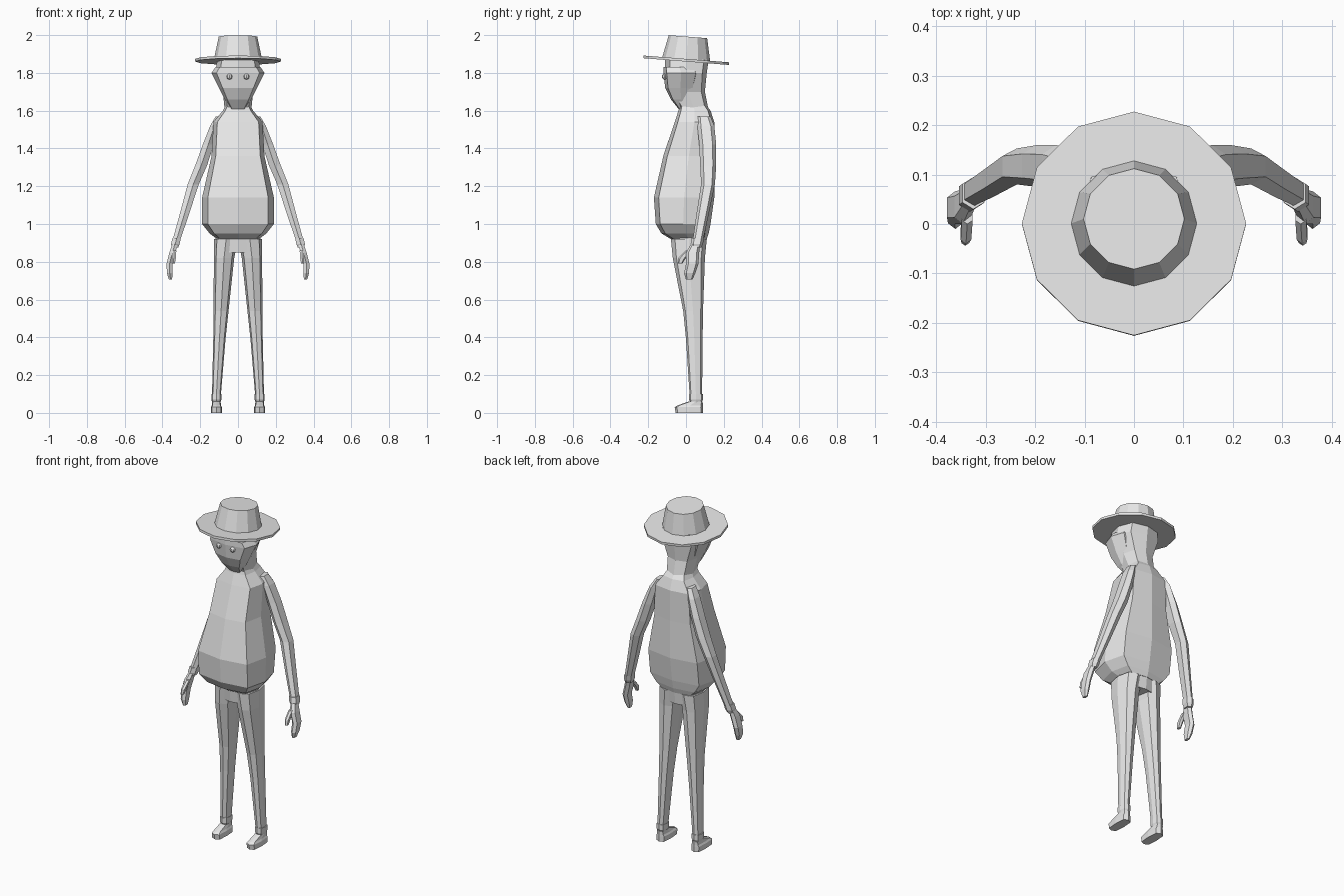
import bpy, bmesh, math
from mathutils import Matrix

default_cube = bpy.data.objects.get("Cube")
if default_cube:
    bpy.data.objects.remove(default_cube, do_unlink=True)

shade = .8
grey = bpy.data.materials.new("plain_grey")
grey.use_nodes = True
grey.diffuse_color = (shade, shade, shade, 1)
principled = grey.node_tree.nodes["Principled BSDF"]
principled.inputs["Base Color"].default_value = grey.diffuse_color


def finish(name, bm, mirror=False):
    """Turn a bmesh into a named grey object, optionally copied to the other side."""
    bmesh.ops.recalc_face_normals(bm, faces=bm.faces)
    mesh = bpy.data.meshes.new(name)
    bm.to_mesh(mesh)
    bm.free()
    mesh.materials.append(grey)
    obj = bpy.data.objects.new(name, mesh)
    bpy.context.collection.objects.link(obj)
    if mirror:
        modifier = obj.modifiers.new("mirror", "MIRROR")
        modifier.use_mirror_merge = False


def rounded(value, power):
    """Push a sine or cosine outwards to make a squarer section."""
    return math.copysign(abs(value) ** power, value)


def section(bm, z, inner, outer, front, back, sides, power):
    """One level ring of vertices filling the given extents."""
    ring = []
    for i in range(sides):
        angle = math.tau * i / sides
        across = rounded(round(math.sin(angle), 6), power)
        along = rounded(round(-math.cos(angle), 6), power)
        x = (inner + outer + across * (outer - inner)) / 2
        y = (front + back + along * (back - front)) / 2
        ring.append(bm.verts.new((x, y, z)))
    return ring


def loft(name, rings, sides=8, power=.6, mirror=True):
    """Skin rings given as (height, inner x, outer x, front y, back y)."""
    bm = bmesh.new()
    loops = [section(bm, *ring, sides, power) for ring in rings]
    for lower, upper in zip(loops, loops[1:]):
        for i in range(sides):
            j = (i + 1) % sides
            bm.faces.new((lower[i], lower[j], upper[j], upper[i]))
    bm.faces.new(loops[0])
    bm.faces.new(loops[-1])
    finish(name, bm, mirror)


def central_loft(name, rings, power=.6):
    """Skin rings centred on the body, given as (height, half width, front y, back y)."""
    full = [(z, -half, half, front, back) for z, half, front, back in rings]
    loft(name, full, power=power, mirror=False)


# Coat body, with a crease down the middle of the front
central_loft("coat_body", [
    (1.64, .06, -.03, .1),
    (1.6, .08, -.04, .13),
    (1.54, .13, -.06, .15),
    (1.36, .14, -.12, .15),
    (1.14, .19, -.17, .15),
    (1, .19, -.16, .13),
    (.95, .15, -.13, .12),
    (.92, .11, -.08, .11),
], power=.5)

# Head and face cover
central_loft("head", [
    (1.87, .11, -.11, .12),
    (1.8, .12, -.11, .11),
    (1.7, .08, -.08, .1),
    (1.6, .07, -.03, .12),
], power=.7)
central_loft("face_cover", [
    (1.83, .12, -.12, .05),
    (1.8, .14, -.12, .07),
    (1.72, .1, -.11, .05),
    (1.66, .07, -.08, .03),
    (1.61, .04, -.04, .02),
])

# Eyes
bm = bmesh.new()
bmesh.ops.create_uvsphere(bm, u_segments=8, v_segments=6, radius=.015,
                          matrix=Matrix.Translation((.045, -.113, 1.78)))
finish("eyes", bm, mirror=True)

# Hat, leaning slightly backwards
hat_tilt = Matrix.Translation((0, 0, 1.86)) @ Matrix.Rotation(math.radians(-4.5), 4, "X")


def hat_part(name, low_radius, high_radius, height):
    bm = bmesh.new()
    bmesh.ops.create_cone(bm, cap_ends=True, segments=12, radius1=low_radius,
                          radius2=high_radius, depth=height)
    lift = Matrix.Translation((0, 0, height / 2))
    bmesh.ops.transform(bm, matrix=hat_tilt @ lift, verts=bm.verts)
    finish(name, bm)


hat_part("hat_brim", .227, .227, .014)
hat_part("hat_crown", .13, .102, .132)

# Trousers: seat, legs and turned cuffs
central_loft("trouser_seat", [
    (.94, .12, -.08, .11),
    (.85, .12, -.07, .1),
])
loft("trouser_legs", [
    (.92, 0, .126, -.08, .11),
    (.82, .02, .128, -.07, .1),
    (.54, .05, .129, -.015, .09),
    (.39, .066, .131, 0, .088),
    (.08, .092, .138, .02, .085),
], power=.75)
loft("trouser_cuffs", [
    (.1, .088, .141, .016, .09),
    (.07, .088, .141, .016, .09),
    (.05, .095, .135, .026, .08),
], power=.75)

# Shoes, with low toes and raised heels
loft("shoes", [
    (0, .085, .143, -.055, .09),
    (.03, .085, .143, -.06, .09),
    (.04, .09, .138, -.045, .09),
    (.06, .092, .137, .015, .088),
], power=.5)

# Sleeves hanging back and out from the shoulders
loft("sleeves", [
    (1.57, .08, .12, .06, .13),
    (1.52, .1, .15, .06, .15),
    (1.42, .125, .19, .07, .16),
    (1.31, .16, .23, .075, .16),
    (1.21, .204, .27, .08, .153),
    (1.05, .257, .312, .055, .12),
    (.91, .305, .35, .035, .09),
], sides=6, power=.8)
loft("sleeve_cuffs", [
    (.925, .3, .35, .03, .095),
    (.895, .306, .357, .025, .09),
    (.875, .315, .352, .03, .08),
], sides=6, power=.8)

# Hands and thumbs
loft("hands", [
    (.9, .318, .348, .03, .075),
    (.85, .328, .365, 0, .07),
    (.79, .345, .38, 0, .066),
    (.74, .345, .378, -.01, .05),
    (.705, .348, .366, 0, .034),
], sides=6, power=.7)
loft("thumbs", [
    (.86, .325, .35, 0, .035),
    (.82, .328, .352, -.04, 0),
    (.79, .333, .35, -.044, -.02),
], sides=6, power=.8)
